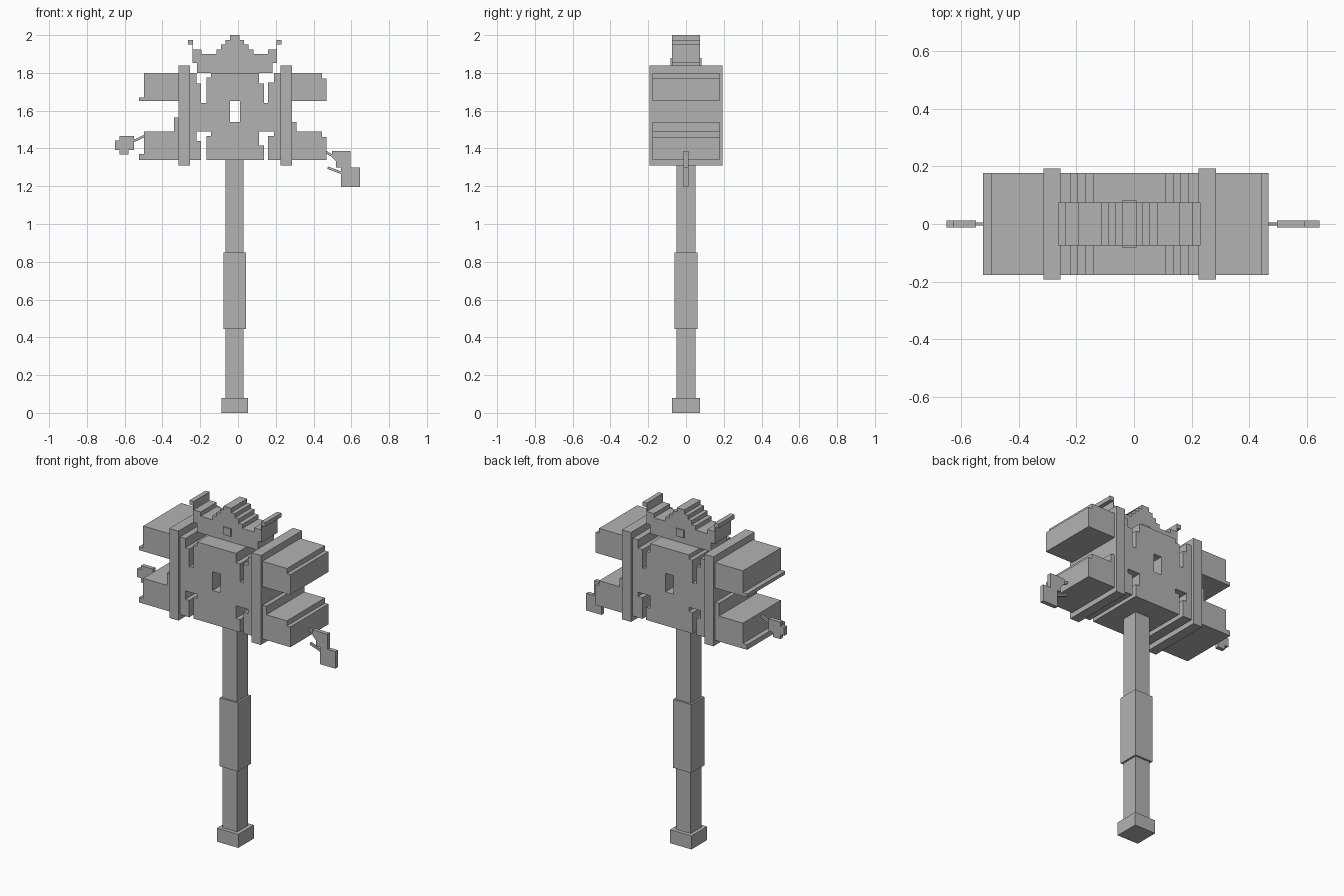
import bpy, math
from mathutils import Matrix, Vector

if "Cube" in bpy.data.objects:
    bpy.data.objects.remove(bpy.data.objects["Cube"])

stone = bpy.data.materials.new("stone_grey")
stone.use_nodes = True
GREY = (0.45, 0.45, 0.45, 1)
stone.diffuse_color = GREY
stone.node_tree.nodes["Principled BSDF"].inputs["Base Color"].default_value = GREY


def slab(name, outlines, half_depth):
    """Extrude x-z outlines along y; an inner outline becomes a hole."""
    curve = bpy.data.curves.new(name, 'CURVE')
    curve.dimensions = '2D'
    curve.fill_mode = 'BOTH'
    curve.extrude = half_depth
    for pts in outlines:
        spline = curve.splines.new('POLY')
        spline.points.add(len(pts) - 1)
        for p, (x, z) in zip(spline.points, pts):
            p.co = (x, z, 0, 1)
        spline.use_cyclic_u = True
    temp = bpy.data.objects.new(name + "_curve", curve)
    bpy.context.collection.objects.link(temp)
    dg = bpy.context.evaluated_depsgraph_get()
    mesh = bpy.data.meshes.new_from_object(temp.evaluated_get(dg))
    bpy.data.objects.remove(temp)
    bpy.data.curves.remove(curve)
    mesh.transform(Matrix.Rotation(math.pi / 2, 4, 'X'))
    for f in mesh.polygons:
        f.use_smooth = False
    mesh.materials.clear()
    mesh.materials.append(stone)
    obj = bpy.data.objects.new(name, mesh)
    bpy.context.collection.objects.link(obj)
    return obj


def rect(x0, x1, z0, z1):
    return [(x0, z0), (x1, z0), (x1, z1), (x0, z1)]


def box(name, x0, x1, z0, z1, half_depth):
    return slab(name, [rect(x0, x1, z0, z1)], half_depth)


def link(name, a, b, width, half_depth):
    """Thin slanted bar between two x-z points."""
    a, b = Vector(a), Vector(b)
    n = (b - a).orthogonal().normalized() * width / 2
    return slab(name, [[a + n, b + n, b - n, a - n]], half_depth)


# Handle
box("pommel", -.087, .053, 0, .08, .073)
box("shaft", -.066, .03, .08, 1.34, .05)
box("grip", -.077, .042, .445, .85, .061)

# Head: one silhouette with stepped slots and a window through the middle
LO, HI, MID_LO, MID_HI = 1.34, 1.8, 1.49, 1.65
bottom = [(-.525, LO), (-.195, LO), (-.195, 1.44), (-.22, 1.44), (-.22, MID_LO),
          (-.143, MID_LO), (-.143, 1.465), (-.168, 1.465), (-.168, LO),
          (.137, LO), (.137, 1.415), (.11, 1.415), (.11, MID_LO),
          (.19, MID_LO), (.19, 1.465), (.16, 1.465), (.16, LO), (.468, LO)]
left_side = [(.468, 1.46), (.445, 1.46), (.445, MID_LO), (.31, MID_LO),
             (.31, 1.54), (.28, 1.54), (.28, MID_HI), (.468, MID_HI),
             (.468, 1.77), (.445, 1.77), (.445, HI)]
top = [(.19, HI), (.19, 1.75), (.16, 1.75), (.16, 1.64), (.137, 1.64),
       (.137, 1.745), (.11, 1.745), (.11, HI), (-.143, HI), (-.143, 1.775),
       (-.168, 1.775), (-.168, 1.64), (-.195, 1.64), (-.195, 1.745),
       (-.22, 1.745), (-.22, HI)]
right_side = [(-.497, HI), (-.497, 1.67), (-.525, 1.67), (-.525, MID_HI),
              (-.31, MID_HI), (-.31, 1.565), (-.34, 1.565), (-.34, MID_LO),
              (-.497, MID_LO), (-.497, 1.37), (-.525, 1.37)]
window = rect(-.042, .01, 1.54, MID_HI)
slab("hammer_head", [bottom + left_side + top + right_side, window], .178)

# Bands around the head
for side, x in (("right", -.315), ("left", .225)):
    box(side + "_band", x, x + .06, 1.31, 1.84, .193)

# Crown: stepped outline mirrored about its own middle
C = -.017
half = [(.2, HI), (.2, 1.852), (.224, 1.852), (.224, 1.95), (.248, 1.95),
        (.248, 1.975), (.221, 1.975), (.221, 1.925), (.2, 1.925), (.2, 1.925),
        (.175, 1.925), (.175, 1.9), (.098, 1.9), (.098, 1.925), (.073, 1.925),
        (.073, 1.95), (.049, 1.95), (.049, 1.975), (.025, 1.975), (.025, 2)]
slab("crown", [[(C + x, z) for x, z in half]
               + [(C - x, z) for x, z in reversed(half)]], .075)
box("crown_stud", -.042, .009, 1.835, 1.88, .082)

# Hanging charms
link("right_chain", (-.49, 1.468), (-.55, 1.44), .013, .006)
slab("right_charm", [[(-.627, 1.367), (-.58, 1.367), (-.58, 1.393), (-.55, 1.393),
                      (-.55, 1.467), (-.627, 1.467), (-.627, 1.443),
                      (-.652, 1.443), (-.652, 1.393), (-.627, 1.393)]], .012)
link("left_chain", (.46, 1.383), (.505, 1.36), .013, .006)
slab("left_upper_charm", [[(.497, 1.355), (.497, 1.387), (.595, 1.387), (.595, 1.298),
                           (.545, 1.298), (.545, 1.27), (.545, 1.298), (.52, 1.298),
                           (.52, 1.33), (.497, 1.355)]], .012)
link("left_lower_chain", (.475, 1.298), (.55, 1.27), .013, .006)
box("left_lower_charm", .545, .646, 1.197, 1.298, .012)
